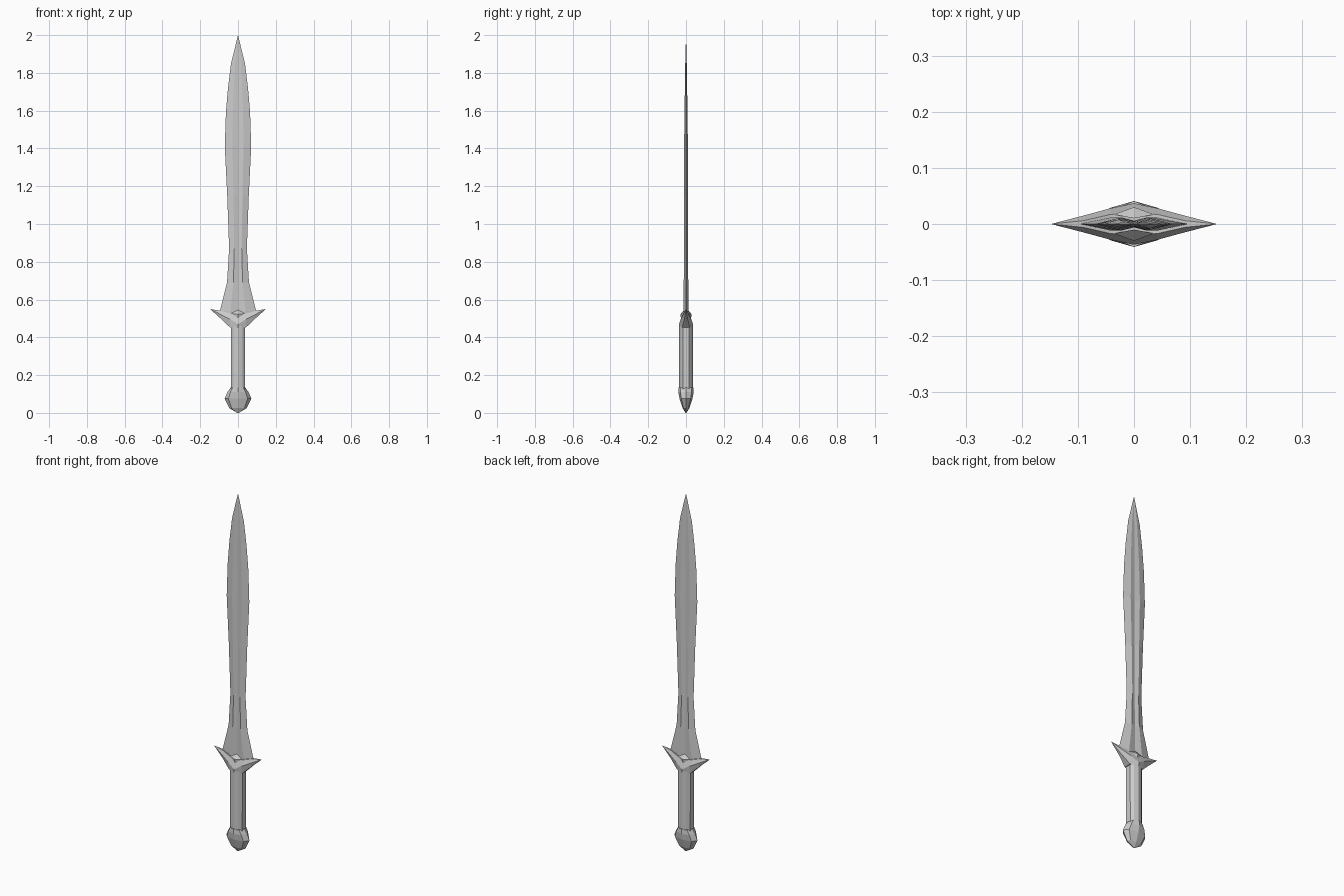
import bpy, bmesh

if "Cube" in bpy.data.objects:
    bpy.data.objects.remove(bpy.data.objects["Cube"])


def loft(name, rings):
    """Skin matching rings of points, capping both ends; degenerate tips are welded."""
    bm = bmesh.new()
    rows = [[bm.verts.new(p) for p in ring] for ring in rings]
    n = len(rows[0])
    for a, b in zip(rows, rows[1:]):
        for i in range(n):
            j = (i + 1) % n
            bm.faces.new((a[i], a[j], b[j], b[i]))
    bm.faces.new(rows[0][::-1])
    bm.faces.new(rows[-1])
    bmesh.ops.remove_doubles(bm, verts=bm.verts, dist=0.0002)
    bmesh.ops.recalc_face_normals(bm, faces=bm.faces)
    mesh = bpy.data.meshes.new(name)
    bm.to_mesh(mesh)
    bm.free()
    ob = bpy.data.objects.new(name, mesh)
    bpy.context.collection.objects.link(ob)
    return ob


def scaled_rings(profile, section):
    """Scale a unit cross-section by (z, half width, half depth)."""
    return [[(x * w, y * d, z) for x, y in section] for z, w, d in profile]


# Leaf-shaped blade with a shallow central fuller
blade_section = [(1, 0), (0.42, 1), (0, 0.5), (-0.42, 1),
                 (-1, 0), (-0.42, -1), (0, -0.5), (0.42, -1)]
loft("blade", scaled_rings([
    (0.50, 0.085, 0.012), (0.54, 0.096, 0.012), (0.69, 0.058, 0.012),
    (0.87, 0.047, 0.011), (1.15, 0.057, 0.011), (1.41, 0.070, 0.010),
    (1.59, 0.064, 0.008), (1.72, 0.053, 0.006), (1.85, 0.037, 0.004),
    (2.00, 0, 0)], blade_section))

# Faceted grip
grip_section = [(1, 0.45), (0.62, 0.8), (0, 1), (-0.62, 0.8), (-1, 0.45),
                (-1, -0.45), (-0.62, -0.8), (0, -1), (0.62, -0.8), (1, -0.45)]
loft("grip", scaled_rings([(0.12, 0.037, 0.036), (0.29, 0.038, 0.036),
                           (0.46, 0.038, 0.036)], grip_section))

# Rounded pommel, wider than deep, with a thin collar on top
pommel_section = [(1, 0), (0.72, 0.72), (0, 1), (-0.72, 0.72),
                  (-1, 0), (-0.72, -0.72), (0, -1), (0.72, -0.72)]
loft("pommel", scaled_rings([
    (0.00, 0.004, 0.003), (0.025, 0.046, 0.018), (0.075, 0.071, 0.034),
    (0.110, 0.056, 0.041), (0.135, 0.038, 0.041)], pommel_section))


# Cross guard: lofted along x from one upswept wing tip to the other
def guard_ring(x, bottom, mid, top, yb, ym, yt):
    return [(x, -yb, bottom), (x, -ym, mid), (x, -yt, top),
            (x, yt, top), (x, ym, mid), (x, yb, bottom)]


half = [guard_ring(0.148, 0.55, 0.55, 0.55, 0, 0, 0),
        guard_ring(0.090, 0.498, 0.52, 0.54, 0.008, 0.015, 0.006),
        guard_ring(0.042, 0.452, 0.495, 0.526, 0.020, 0.028, 0.017)]
left = [[(-x, y, z) for x, y, z in ring] for ring in half[::-1]]
middle = [guard_ring(0, 0.45, 0.47, 0.522, 0.036, 0.037, 0.020)]
loft("cross_guard", half + middle + left)

# Diamond stud on each face of the guard
for name, s in (("front_stud", -1), ("back_stud", 1)):
    base = [(0.036, s * 0.017, 0.526), (0, s * 0.010, 0.545),
            (-0.036, s * 0.017, 0.526), (0, s * 0.026, 0.497)]
    loft(name, [base, [(0, s * 0.030, 0.522)] * 4])
